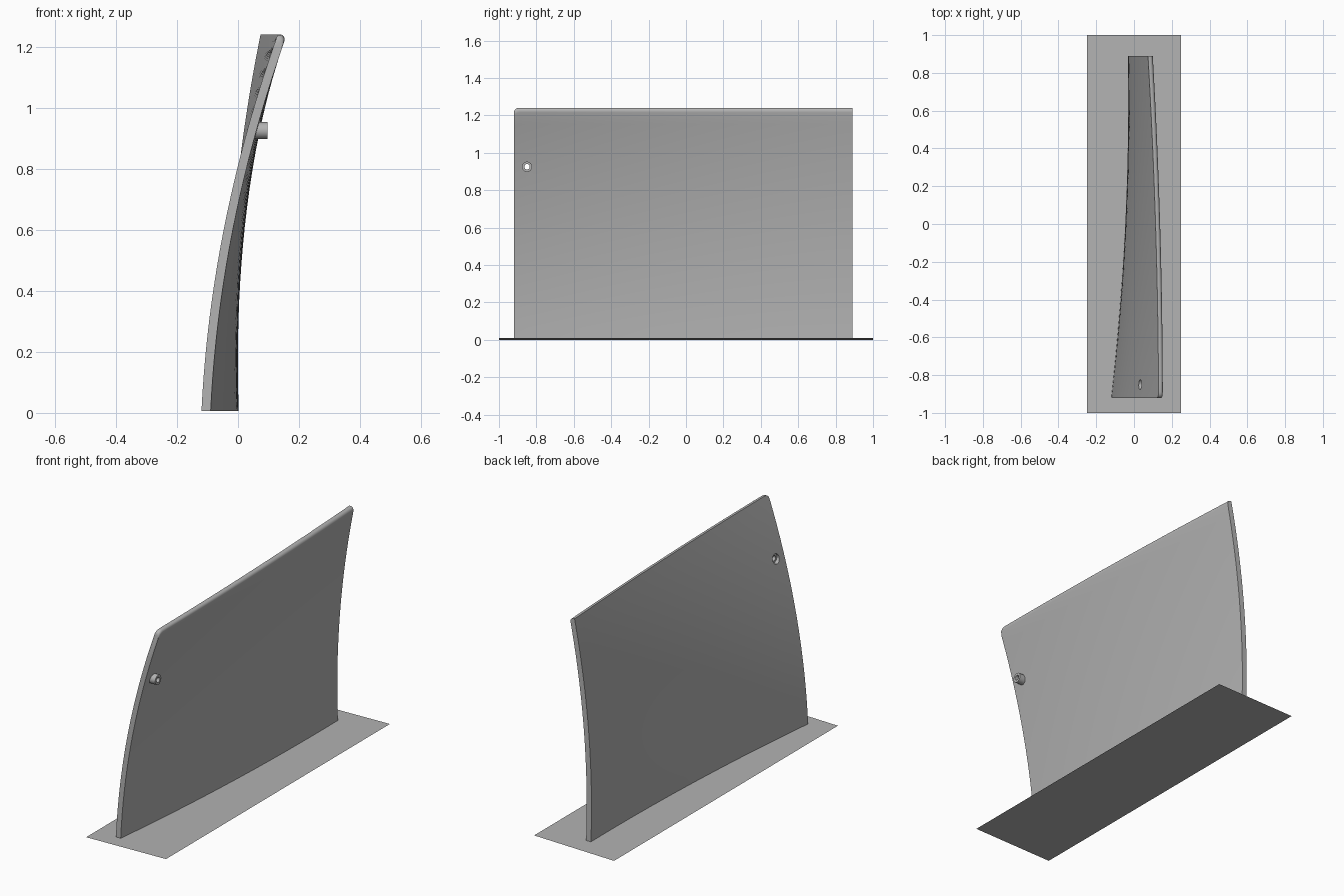
import bpy, bmesh
from math import sin, cos, pi, sqrt, radians

if "Cube" in bpy.data.objects:
    bpy.data.objects.remove(bpy.data.objects["Cube"])

# One plain grey for everything
grey = bpy.data.materials.new("light grey")
grey.use_nodes = True
grey.diffuse_color = (0.45, 0.45, 0.45, 1)
grey.node_tree.nodes["Principled BSDF"].inputs["Base Color"].default_value = grey.diffuse_color

HEIGHT, FOOT = 1.24, 0.006
FRONT, BACK = -0.92, 0.89
THICK = 0.03
PEG_Y, PEG_Z = -0.85, 0.925


def make_object(name, bm):
    bmesh.ops.recalc_face_normals(bm, faces=bm.faces)
    mesh = bpy.data.meshes.new(name)
    bm.to_mesh(mesh)
    bm.free()
    mesh.materials.append(grey)
    obj = bpy.data.objects.new(name, mesh)
    bpy.context.collection.objects.link(obj)
    return obj


def smooth(obj, angle=30):
    bpy.ops.object.select_all(action='DESELECT')
    obj.select_set(True)
    bpy.context.view_layer.objects.active = obj
    bpy.ops.object.shade_smooth_by_angle(angle=radians(angle))


def left_x(t, z):
    """Outer face of the twisted, leaning panel; t runs front to back."""
    s = z / HEIGHT
    low = -0.12 + 0.2 * t - 0.108 * t * t
    high = 0.13 - 0.006 * t - 0.05 * t * t
    bend = 0.192 - 0.041 * t
    return low + (high - low) * s + bend * (s * s - s)


def section(t):
    """Closed outline of the panel at one station, with a rounded top edge."""
    y = FRONT + (BACK - FRONT) * t
    u = min((y - FRONT) / 0.03, 1)
    top = HEIGHT - 0.022 * (1 - sqrt(1 - (1 - u) ** 2))
    shoulder = top - 0.026
    steps = 20
    wall = [FOOT + (shoulder - FOOT) * i / steps for i in range(steps + 1)]
    pts = [(left_x(t, z), y, z) for z in wall + [top]]
    for i in range(6, 0, -1):
        a = pi / 2 * i / 6
        z = shoulder + 0.026 * sin(a)
        pts.append((left_x(t, z) + THICK - 0.022 * (1 - cos(a)), y, z))
    pts += [(left_x(t, z) + THICK, y, z) for z in reversed(wall)]
    return pts


# Curved panel lofted from front to back
bm = bmesh.new()
stations = [0, 0.002, 0.005, 0.01, 0.017] + [i / 24 for i in range(1, 25)]
rings = [[bm.verts.new(p) for p in section(t)] for t in stations]
for a, b in zip(rings, rings[1:]):
    for i in range(len(a)):
        j = (i + 1) % len(a)
        bm.faces.new((a[i], a[j], b[j], b[i]))
bm.faces.new(rings[0])
bm.faces.new(rings[-1])
panel = make_object("curved_panel", bm)


def tube(name, outer, inner, x0, x1, sides=32):
    """Tube, or a solid rod when inner is zero, lying along x."""
    bm = bmesh.new()
    corners = [(x0, outer), (x1, outer)]
    if inner:
        corners += [(x1, inner), (x0, inner)]
    loops = [[bm.verts.new((x, PEG_Y + r * cos(2 * pi * k / sides),
                            PEG_Z + r * sin(2 * pi * k / sides)))
              for k in range(sides)] for x, r in corners]
    pairs = list(zip(loops, loops[1:]))
    if inner:
        pairs.append((loops[-1], loops[0]))
    else:
        for ring in loops:
            bm.faces.new(ring)
    for a, b in pairs:
        for k in range(sides):
            n = (k + 1) % sides
            bm.faces.new((a[k], a[n], b[n], b[k]))
    return make_object(name, bm)


# Hole through the panel
cutter = tube("hole_cutter", 0.0265, 0, -0.1, 0.2)
cutter.hide_render = True
cut = panel.modifiers.new("hole", 'BOOLEAN')
cut.operation = 'DIFFERENCE'
cut.solver = 'EXACT'
cut.object = cutter
bpy.context.view_layer.objects.active = panel
bpy.ops.object.modifier_apply(modifier=cut.name)
bpy.data.objects.remove(cutter)
smooth(panel)

# Hollow peg sitting in the hole
smooth(tube("hollow_peg", 0.0275, 0.0145, 0.045, 0.096))

# Thin, slightly tilted ground sheet
bm = bmesh.new()
bm.faces.new([bm.verts.new(p) for p in
              ((-0.25, -1, 0), (0.25, -1, 0.01), (0.25, 1, 0.01), (-0.25, 1, 0))])
make_object("base_sheet", bm)
